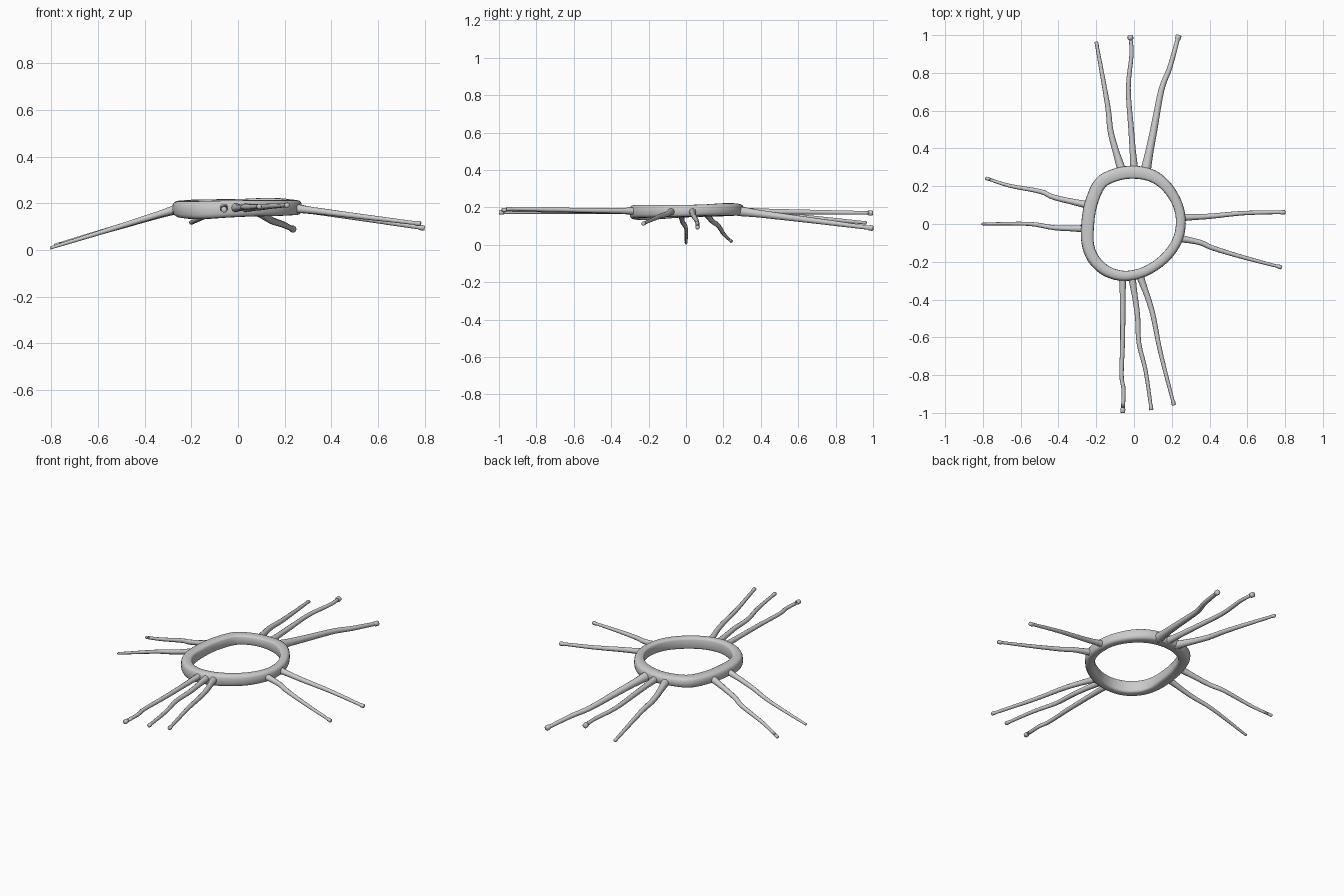
import bpy, bmesh, math
from mathutils import Vector

if "Cube" in bpy.data.objects:
    bpy.data.objects.remove(bpy.data.objects["Cube"])


def smooth_path(pts, steps, closed=False):
    """Catmull-Rom interpolation of tuples of any length."""
    n, out = len(pts), []
    get = (lambda i: pts[i % n]) if closed else (lambda i: pts[max(0, min(n - 1, i))])
    for i in range(n if closed else n - 1):
        p0, p1, p2, p3 = get(i - 1), get(i), get(i + 1), get(i + 2)
        for s in range(steps):
            t = s / steps
            out.append(tuple(0.5 * (2 * b + (c - a) * t + (2 * a - 5 * b + 4 * c - d) * t * t
                                    + (3 * b - a - 3 * c + d) * t ** 3)
                             for a, b, c, d in zip(p0, p1, p2, p3)))
    if not closed:
        out.append(tuple(pts[-1]))
    return out


def finish(bm, name):
    bmesh.ops.recalc_face_normals(bm, faces=bm.faces[:])
    me = bpy.data.meshes.new(name)
    bm.to_mesh(me)
    bm.free()
    for p in me.polygons:
        p.use_smooth = True
    ob = bpy.data.objects.new(name, me)
    bpy.context.collection.objects.link(ob)
    return ob


def bridge(bm, rings, closed):
    n, m = len(rings), len(rings[0])
    for i in range(n if closed else n - 1):
        a, b = rings[i], rings[(i + 1) % n]
        for j in range(m):
            k = (j + 1) % m
            bm.faces.new((a[j], a[k], b[k], b[j]))
    if not closed:
        bm.faces.new(rings[0])
        bm.faces.new(rings[-1])


def body_ring():
    # outer x, outer y, band width, bottom z, top z
    outline = [(.274, 0, .052, .15, .213), (.256, .11, .052, .155, .216), (.196, .215, .058, .155, .222),
               (.11, .285, .066, .155, .222), (0, .308, .068, .158, .218), (-.11, .292, .068, .158, .217),
               (-.205, .237, .068, .153, .216), (-.262, .11, .068, .15, .213), (-.281, -.03, .068, .145, .211),
               (-.272, -.13, .064, .138, .21), (-.233, -.212, .062, .133, .209), (-.155, -.277, .058, .132, .21),
               (-.05, -.302, .054, .138, .212), (.065, -.277, .052, .143, .213), (.175, -.205, .052, .145, .213),
               (.248, -.108, .052, .148, .213)]
    path = smooth_path(outline, 4, True)
    bm, rings, n = bmesh.new(), [], len(path)
    for i, (x, y, w, z0, z1) in enumerate(path):
        a, b = path[i - 1], path[(i + 1) % n]
        inward = Vector((-(b[1] - a[1]), b[0] - a[0], 0)).normalized()
        mid = Vector((x, y, (z0 + z1) / 2)) + inward * w / 2
        ring = []
        for j in range(16):
            t = 2 * math.pi * j / 16
            c, s = math.cos(t), math.sin(t)
            # rounded outside, flatter wall on the inside
            e = .7 if c > 0 else .45
            u = math.copysign(abs(c) ** e, c) * w / 2
            v = math.copysign(abs(s) ** e, s) * (z1 - z0) / 2
            ring.append(bm.verts.new(mid - inward * u + Vector((0, 0, v))))
        rings.append(ring)
    bridge(bm, rings, True)
    finish(bm, "body_ring")


def leg(name, xy, z_end, r0=.02, r1=.009, knob=.014):
    # first point sits inside the ring, z falls evenly to the tip
    root = Vector(xy[0]) - (Vector(xy[1]) - Vector(xy[0])).normalized() * .02
    pts = smooth_path([tuple(root)] + xy, 4)
    total = (Vector(pts[-1]) - root).length
    path = []
    for p in pts:
        f = (Vector(p) - root).length / total
        flare = .004 * max(0, 1 - f * 7)
        path.append((Vector((*p, .18 + (z_end - .18) * f)), r0 + (r1 - r0) * f ** .8 + flare))
    # swollen tip
    tip, _ = path[-1]
    d = (tip - path[-2][0]).normalized()
    path[-1] = (tip - d * .028, r1)
    path += [(tip - d * .02, knob), (tip - d * .003, knob), (tip, knob * .8)]
    bm, rings = bmesh.new(), []
    for i, (p, r) in enumerate(path):
        t = (path[min(i + 1, len(path) - 1)][0] - path[max(i - 1, 0)][0]).normalized()
        side = t.cross(Vector((0, 0, 1))).normalized()
        up = side.cross(t)
        rings.append([bm.verts.new(p + r * (side * math.cos(a) + up * math.sin(a)))
                      for a in (2 * math.pi * k / 10 for k in range(10))])
    bridge(bm, rings, False)
    finish(bm, name)


body_ring()

# rear legs
leg("rear_leg_left", [(-.07, .30), (-.122, .48), (-.14, .63), (-.2, .965)], .117, .02, .009, .010)
leg("rear_leg_middle", [(0, .30), (-.015, .5), (-.03, .72), (-.013, .9), (-.02, .998)], .17, .018, .01, .015)
leg("rear_leg_right", [(.065, .30), (.105, .5), (.145, .71), (.19, .83), (.237, 1)], .088, .024, .011, .015)
# front legs
leg("front_leg_left", [(-.06, -.29), (-.06, -.6), (-.066, -.8), (-.055, -.88), (-.06, -1)], .173, .016, .01, .013)
leg("front_leg_middle", [(-.01, -.29), (.018, -.48), (.026, -.63), (.062, -.78), (.092, -.985)], .186, .017, .009, .011)
leg("front_leg_right", [(.035, -.285), (.095, -.46), (.14, -.68), (.212, -.96)], .192, .017, .009, .011)
# left side legs
leg("left_leg_rear", [(-.255, .103), (-.42, .14), (-.495, .172), (-.66, .203), (-.785, .243)], .018, .018, .008, .009)
leg("left_leg_front", [(-.27, -.025), (-.42, -.02), (-.56, .001), (-.805, 0)], .008, .017, .007, .007)
# right side legs
leg("right_leg_rear", [(.262, .035), (.39, .04), (.585, .058), (.8, .062)], .093, .017, .009, .012)
leg("right_leg_front", [(.25, -.078), (.35, -.098), (.42, -.128), (.585, -.178), (.783, -.23)], .112, .017, .008, .011)
